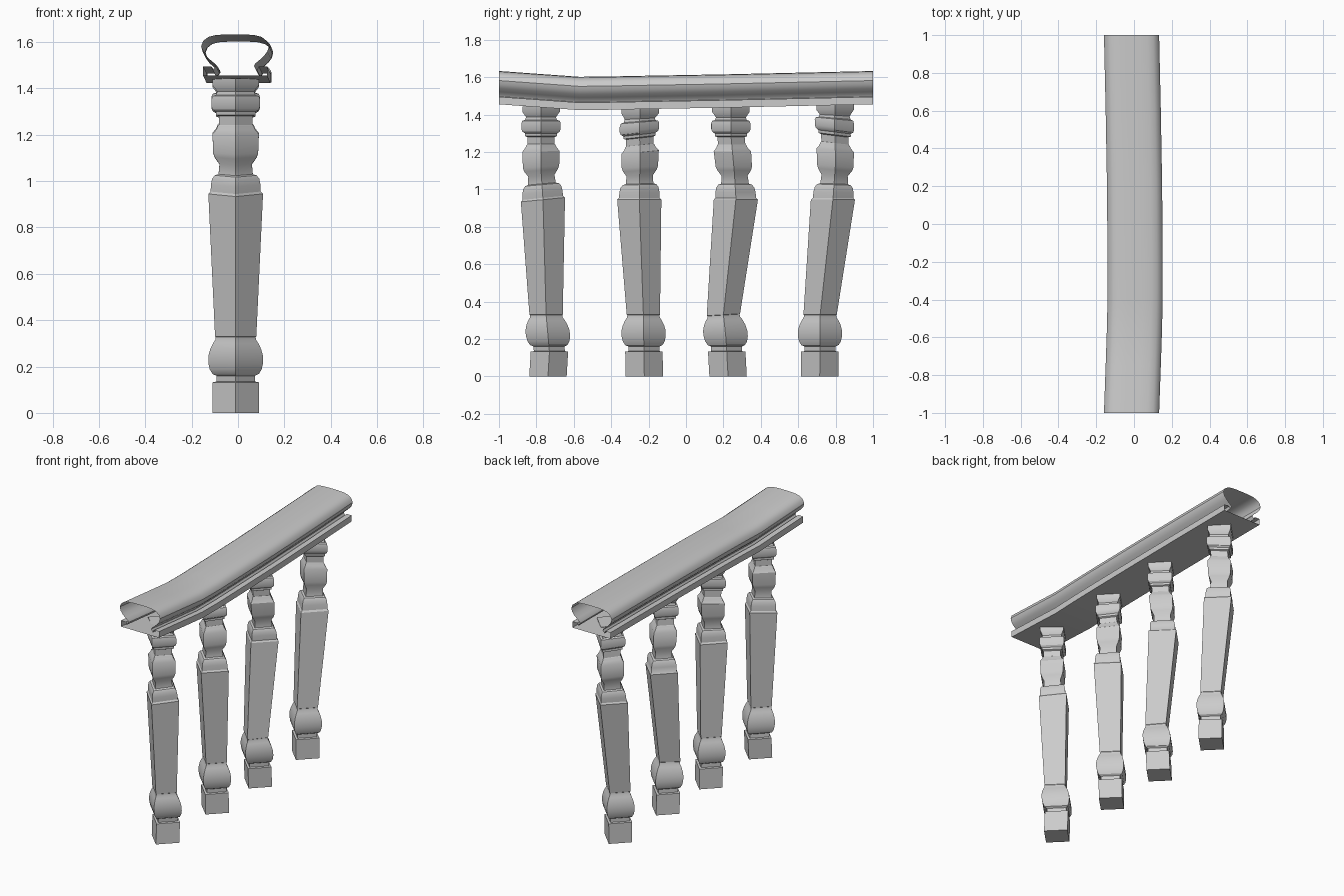
import bpy, bmesh, math


def lerp_table(table, t):
    """Piecewise-linear lookup: rows are (key, value, value, ...)."""
    if t <= table[0][0]:
        return table[0][1:]
    for a, b in zip(table, table[1:]):
        if t <= b[0]:
            f = (t - a[0]) / (b[0] - a[0])
            return [p + (q - p) * f for p, q in zip(a[1:], b[1:])]
    return table[-1][1:]


def loft(name, rings, cap):
    bm = bmesh.new()
    loops = [[bm.verts.new(p) for p in ring] for ring in rings]
    n = len(loops[0])
    for a, b in zip(loops, loops[1:]):
        for i in range(n):
            j = (i + 1) % n
            bm.faces.new((a[i], a[j], b[j], b[i]))
    if cap:
        bm.faces.new(loops[0][::-1])
        bm.faces.new(loops[-1])
    bmesh.ops.recalc_face_normals(bm, faces=bm.faces)
    mesh = bpy.data.meshes.new(name)
    bm.to_mesh(mesh)
    bm.free()
    obj = bpy.data.objects.new(name, mesh)
    bpy.context.collection.objects.link(obj)
    bpy.context.view_layer.objects.active = obj
    obj.select_set(True)
    bpy.ops.object.shade_smooth_by_angle(angle=math.radians(32))
    obj.select_set(False)
    return obj


# Rail drift along its length: (y, x shift, z shift)
RAIL_PATH = [(-1, -.013, 0), (-.75, -.004, -.018), (-.57, .002, -.031),
             (-.4, .006, -.029), (-.2, .006, -.025), (.2, .003, -.018),
             (.6, -.004, -.009), (1, -.013, 0)]

# Handrail: half cross-section (x, z), mirrored, swept as an open-ended shell
half = [(.04, 1.633), (.085, 1.63), (.115, 1.622), (.137, 1.605), (.146, 1.582),
        (.14, 1.56), (.125, 1.54), (.105, 1.522), (.088, 1.508), (.082, 1.497),
        (.095, 1.478), (.102, 1.495), (.138, 1.495), (.138, 1.455)]
section = half + [(-x, z) for x, z in reversed(half)]
loft("handrail", [[(x + dx, y, z + dz) for x, z in section]
                  for y, dx, dz in RAIL_PATH], cap=False)

# Square turned baluster: (corner radius, height)
PROFILE = [(.1, 0), (.1, .132), (.083, .135), (.083, .16), (.1, .168), (.112, .188),
           (.118, .215), (.118, .245), (.11, .275), (.098, .3), (.088, .315),
           (.086, .328), (.089, .33), (.118, .945), (.108, .955), (.107, .985),
           (.102, 1.01), (.09, 1.025), (.074, 1.03), (.07, 1.075), (.09, 1.105),
           (.097, 1.125), (.1, 1.21), (.084, 1.23), (.078, 1.245), (.073, 1.25),
           (.073, 1.29), (.086, 1.295), (.086, 1.31), (.1, 1.32), (.105, 1.335),
           (.105, 1.365), (.1, 1.38), (.085, 1.385), (.08, 1.4), (.1, 1.43), (.1, 1.46)]

# Lean of each baluster: (z, y centre, tilt)
LEANS = [
    [(0, -.738, 0), (.13, -.73, 0), (.33, -.748, 0), (.95, -.765, .1), (1.1, -.775, .08),
     (1.25, -.775, 0)],
    [(0, -.223, 0), (.33, -.228, 0), (.95, -.25, 0), (1.2, -.245, .1), (1.36, -.25, .12),
     (1.43, -.245, 0)],
    [(0, .225, 0), (.2, .214, 0), (.33, .2, .06), (.95, .267, 0), (1.1, .258, 0),
     (1.3, .24, 0)],
    [(0, .715, 0), (.33, .717, 0), (.95, .786, 0), (1.15, .80, -.1), (1.36, .793, -.13),
     (1.43, .797, 0)],
]

# Balusters: corners point along the x and y axes
for k, lean in enumerate(LEANS):
    rings = []
    drop = lerp_table(RAIL_PATH, lean[-1][1])[1]
    for r, z in PROFILE:
        y, tilt = lerp_table(lean, z)
        dz = drop * max(0, (z - 1.03) / .43)
        rings.append([(-.01 + r * c, y + r * s, z + dz + tilt * r * s)
                      for c, s in ((1, 0), (0, 1), (-1, 0), (0, -1))])
    loft(f"baluster_{k + 1}", rings, cap=True)
